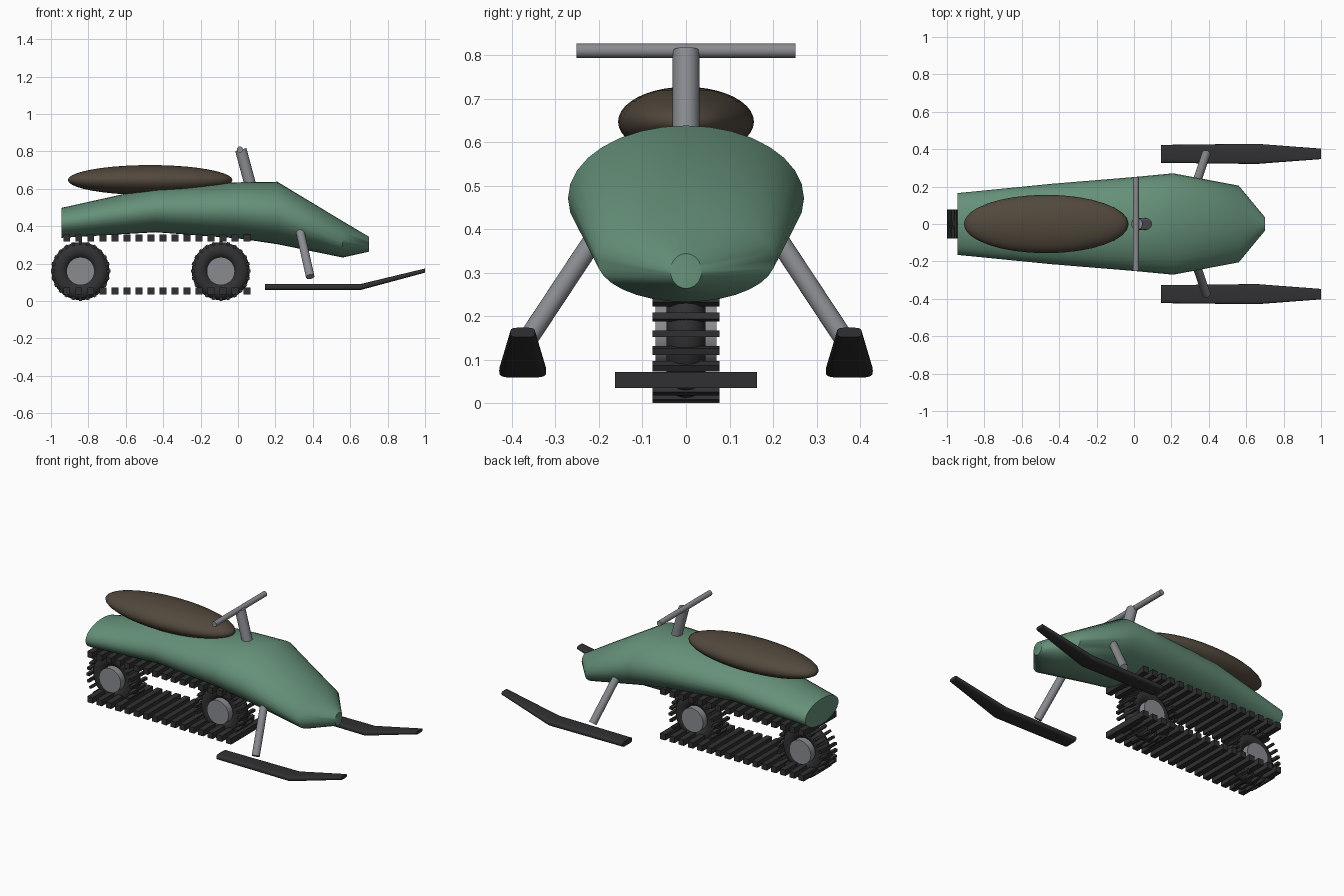
import bpy, bmesh, math
from mathutils import Matrix, Vector

if "Cube" in bpy.data.objects:
    bpy.data.objects.remove(bpy.data.objects["Cube"])


def material(name, rgb):
    m = bpy.data.materials.new(name)
    m.diffuse_color = (*rgb, 1)
    m.use_nodes = True
    m.node_tree.nodes["Principled BSDF"].inputs["Base Color"].default_value = m.diffuse_color
    return m


GREEN = material("green_paint", (0.13, 0.28, 0.19))
BROWN = material("seat_brown", (0.085, 0.066, 0.046))
RUBBER = material("rubber", (0.03, 0.03, 0.032))
METAL = material("metal", (0.25, 0.26, 0.28))


def finish(name, bm, mat, smooth=None):
    bmesh.ops.recalc_face_normals(bm, faces=bm.faces)
    me = bpy.data.meshes.new(name)
    bm.to_mesh(me)
    bm.free()
    me.materials.append(mat)
    ob = bpy.data.objects.new(name, me)
    bpy.context.collection.objects.link(ob)
    if smooth:
        bpy.ops.object.select_all(action='DESELECT')
        ob.select_set(True)
        bpy.context.view_layer.objects.active = ob
        bpy.ops.object.shade_smooth_by_angle(angle=math.radians(smooth))
    return ob


def loft(name, sections, mat, y0=0.0, n=32, power=2.0):
    """Skin superellipse sections (x, z centre, half width, half height)."""
    bm = bmesh.new()
    rings = []
    for x, z, w, h in sections:
        ring = []
        for i in range(n):
            a = 2 * math.pi * i / n
            c, s = math.cos(a), math.sin(a)
            py = math.copysign(abs(c) ** (2 / power), c)
            pz = math.copysign(abs(s) ** (2 / power), s)
            ring.append(bm.verts.new((x, y0 + w * py, z + h * pz)))
        rings.append(ring)
    for a, b in zip(rings, rings[1:]):
        for i in range(n):
            j = (i + 1) % n
            bm.faces.new((a[i], a[j], b[j], b[i]))
    bm.faces.new(rings[0])
    bm.faces.new(rings[-1])
    return finish(name, bm, mat, 40)


def rod(name, p, q, r, mat, n=24):
    p, q = Vector(p), Vector(q)
    d = q - p
    bm = bmesh.new()
    m = Matrix.Translation((p + q) / 2) @ d.to_track_quat('Z', 'Y').to_matrix().to_4x4()
    bmesh.ops.create_cone(bm, cap_ends=True, segments=n, radius1=r, radius2=r,
                          depth=d.length, matrix=m)
    return finish(name, bm, mat, 40)


def boxes(name, mats, size, mat):
    """One mesh of equal boxes placed by matrices."""
    bm = bmesh.new()
    for m in mats:
        bmesh.ops.create_cube(bm, size=1, matrix=m @ Matrix.Diagonal((*size, 1)))
    return finish(name, bm, mat)


# Body shell
loft("body", [(-0.945, 0.418, 0.165, 0.080), (-0.44, 0.489, 0.215, 0.121),
              (0.0, 0.485, 0.251, 0.150), (0.21, 0.471, 0.271, 0.167),
              (0.56, 0.330, 0.205, 0.097), (0.70, 0.304, 0.036, 0.040)], GREEN)

# Seat cushion
bm = bmesh.new()
bmesh.ops.create_uvsphere(bm, u_segments=32, v_segments=20, radius=1,
                          matrix=Matrix.Translation((-0.47, 0, 0.647))
                          @ Matrix.Diagonal((0.44, 0.156, 0.08, 1)))
finish("seat", bm, BROWN, 60)

# Steering column and handlebar
rod("steering_column", (0.085, 0, 0.55), (0.015, 0, 0.81), 0.031, METAL)
rod("handlebar", (0.01, -0.252, 0.81), (0.01, 0.252, 0.81), 0.0165, METAL)

# Skis and their struts
for side, s in (("front", -1), ("rear", 1)):
    loft(side + "_ski", [(0.145, 0.075, 0.048, 0.016), (0.655, 0.075, 0.054, 0.016),
                         (1.0, 0.163, 0.028, 0.011)], RUBBER, y0=0.375 * s, n=24, power=4)
    rod(side + "_strut", (0.32, 0.18 * s, 0.425), (0.386, 0.375 * s, 0.13), 0.023, METAL)

# Track wheels: tyre ring, hub and tread lugs
WZ = 0.16
for label, wx in (("rear", -0.842), ("forward", -0.092)):
    bm = bmesh.new()
    N, M, R, r = 40, 16, 0.11, 0.045
    grid = []
    for i in range(N):
        a = 2 * math.pi * i / N
        grid.append([])
        for k in range(M):
            b = 2 * math.pi * k / M
            d = R + r * math.cos(b)
            grid[-1].append(bm.verts.new((wx + d * math.cos(a), r * math.sin(b),
                                          WZ + d * math.sin(a))))
    for i in range(N):
        for k in range(M):
            i2, k2 = (i + 1) % N, (k + 1) % M
            bm.faces.new((grid[i][k], grid[i2][k], grid[i2][k2], grid[i][k2]))
    finish(label + "_tyre", bm, RUBBER, 60)
    rod(label + "_hub", (wx, -0.07, WZ), (wx, 0.07, WZ), 0.075, METAL, 32)
    boxes(label + "_tread_lugs",
          [Matrix.Translation((wx, 0, WZ)) @ Matrix.Rotation(2 * math.pi * i / 24, 4, 'Y')
           @ Matrix.Translation((0.149, 0, 0)) for i in range(24)],
          (0.02, 0.154, 0.016), RUBBER)

# Track slats, upper and lower runs
for label, z in (("lower", 0.054), ("upper", 0.337)):
    boxes(label + "_track_slats",
          [Matrix.Translation((-0.915 + 0.0642 * i, 0, z)) for i in range(16)],
          (0.036, 0.326, 0.037), RUBBER)
